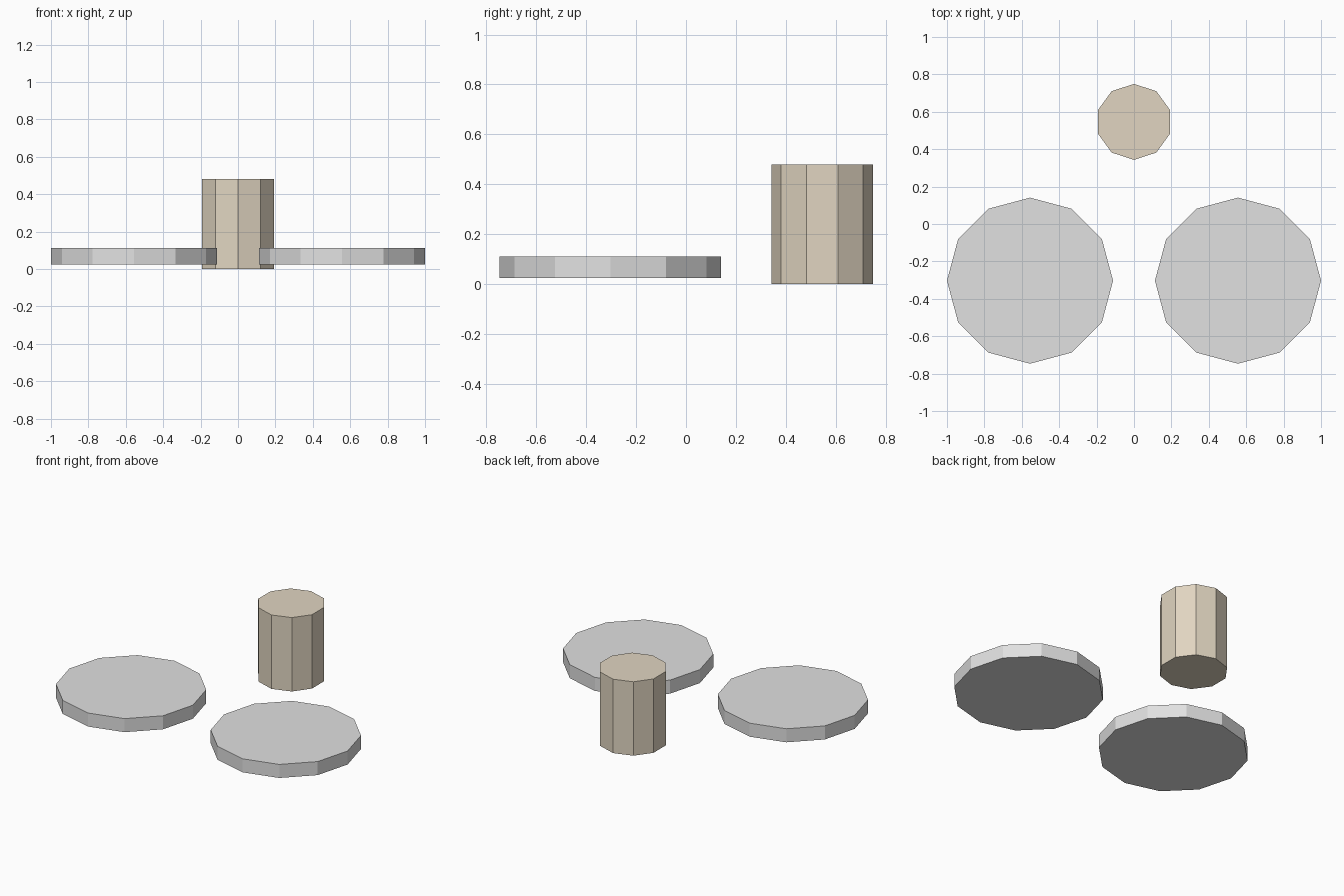
import bpy
import bmesh
import math

if "Cube" in bpy.data.objects:
    bpy.data.objects.remove(bpy.data.objects["Cube"])


def material(name, rgb):
    m = bpy.data.materials.new(name)
    m.diffuse_color = (*rgb, 1.0)
    m.use_nodes = True
    m.node_tree.nodes["Principled BSDF"].inputs["Base Color"].default_value = m.diffuse_color
    return m


def prism(name, sides, radius, x, y, z0, z1, mat):
    """Upright flat-shaded prism with one corner pointing to +y."""
    bm = bmesh.new()
    ring = []
    for i in range(sides):
        a = math.pi / 2 + 2 * math.pi * i / sides
        ring.append(bm.verts.new((radius * math.cos(a), radius * math.sin(a), z0)))
    base = bm.faces.new(ring)
    top = bmesh.ops.extrude_face_region(bm, geom=[base], use_keep_orig=True)["geom"]
    for v in top:
        if isinstance(v, bmesh.types.BMVert):
            v.co.z = z1
    bmesh.ops.recalc_face_normals(bm, faces=bm.faces)
    mesh = bpy.data.meshes.new(name)
    bm.to_mesh(mesh)
    bm.free()
    mesh.materials.append(mat)
    ob = bpy.data.objects.new(name, mesh)
    ob.location = (x, y, 0)
    bpy.context.collection.objects.link(ob)
    return ob


grey = material("light_grey", (0.75, 0.75, 0.75))
beige = material("warm_beige", (0.75, 0.667, 0.533))

# Pair of flat twelve-sided discs at the front
for side, x in (("left", -0.556), ("right", 0.556)):
    prism(side + "_disc", 12, 0.444, x, -0.303, 0.023, 0.111, grey)

# Ten-sided post at the back
prism("back_post", 10, 0.203, 0, 0.546, 0.0, 0.48, beige)
